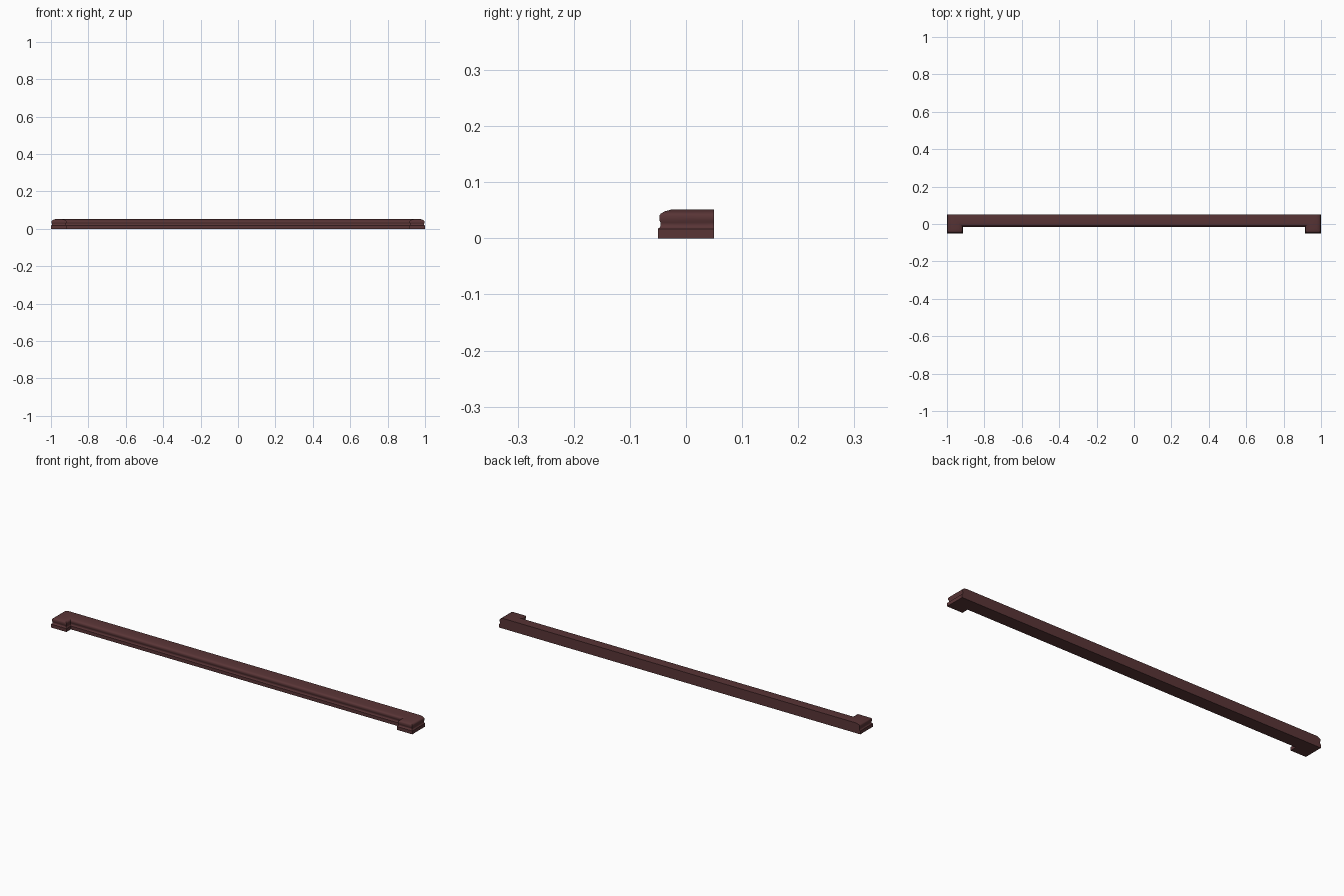
import bpy, bmesh

if "Cube" in bpy.data.objects:
    bpy.data.objects.remove(bpy.data.objects["Cube"])

# Moulding cross-section: (inset from the outline, height)
PROFILE = [(0, 0), (0, .017), (.003, .019), (.005, .022), (.005, .028),
           (.003, .031), (.003, .041), (.005, .044), (.012, .048), (.023, .051)]


def outline(d):
    """Plan of the shelf with mitred inset d on every side but the flat back."""
    half = [(1 - d, .05), (1 - d, -.05 + d), (.915 + d, -.05 + d), (.915 + d, -.015 + d)]
    return half + [(-x, y) for x, y in reversed(half)]


# Moulded ledge with projecting end blocks
bm = bmesh.new()
rings = [[bm.verts.new((x, y, z)) for x, y in outline(d)] for d, z in PROFILE]
for a, b in zip(rings, rings[1:]):
    for i in range(len(a)):
        j = (i + 1) % len(a)
        bm.faces.new((a[i], a[j], b[j], b[i]))
bm.faces.new(rings[0])
bm.faces.new(rings[-1])
bmesh.ops.recalc_face_normals(bm, faces=bm.faces)
mesh = bpy.data.meshes.new("moulded_ledge")
bm.to_mesh(mesh)
bm.free()
ledge = bpy.data.objects.new("moulded_ledge", mesh)
bpy.context.collection.objects.link(ledge)

# Dark red-brown wood
wood = bpy.data.materials.new("dark_wood")
wood.diffuse_color = (.10, .035, .037, 1)
wood.use_nodes = True
wood.node_tree.nodes["Principled BSDF"].inputs["Base Color"].default_value = wood.diffuse_color
mesh.materials.append(wood)

bpy.context.view_layer.objects.active = ledge
ledge.select_set(True)
bpy.ops.object.shade_smooth_by_angle(angle=.6)
